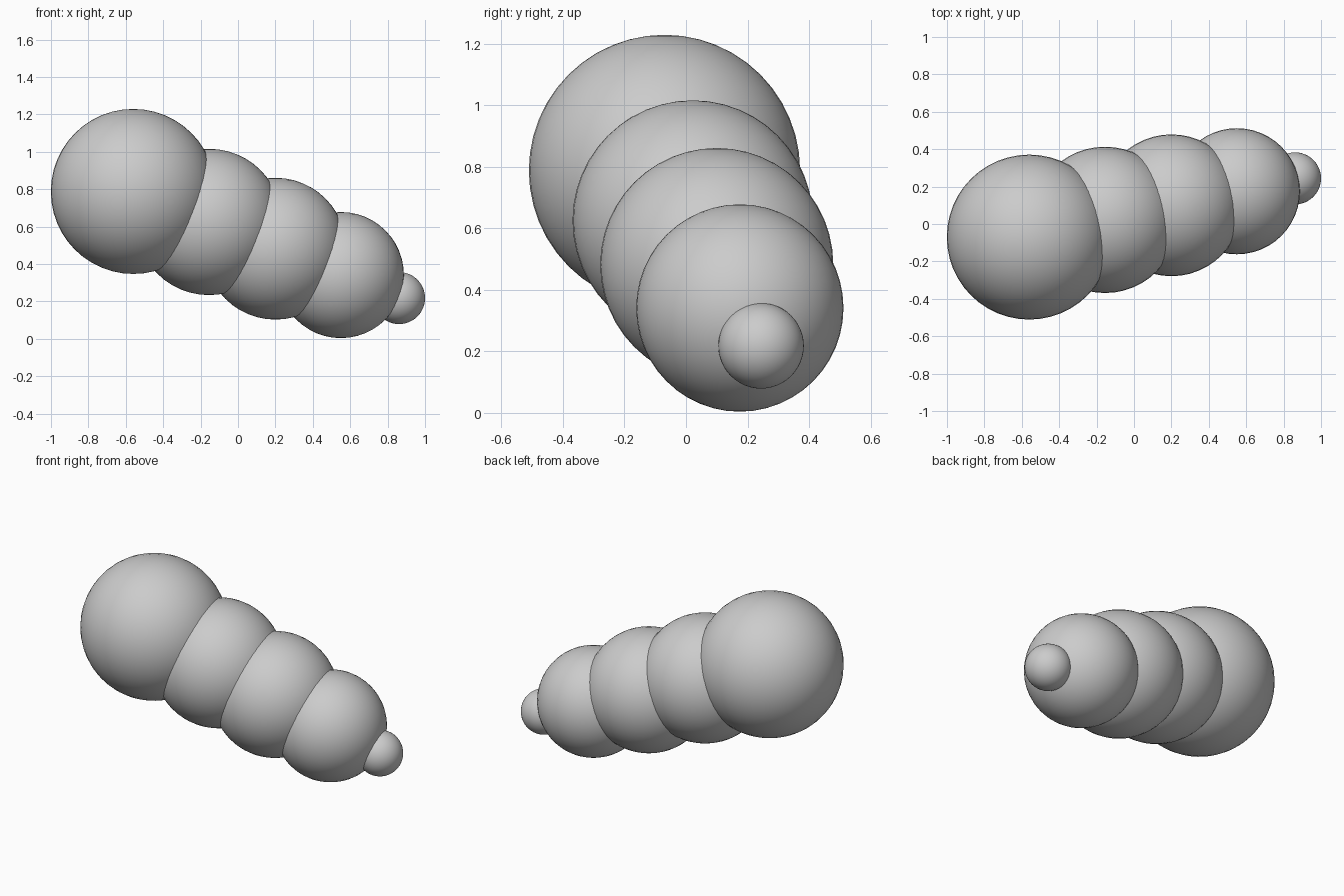
import bpy

cube = bpy.data.objects.get("Cube")
if cube:
    bpy.data.objects.remove(cube, do_unlink=True)

# Single plain grey for the whole body
grey = bpy.data.materials.new("plain_grey")
grey.use_nodes = True
colour = (0.6, 0.6, 0.6, 1)
grey.diffuse_color = colour
grey.node_tree.nodes["Principled BSDF"].inputs["Base Color"].default_value = colour


def ball(name, centre, radius):
    bpy.ops.mesh.primitive_uv_sphere_add(
        segments=48, ring_count=24, radius=radius, location=centre)
    obj = bpy.context.object
    obj.name = name
    obj.data.materials.append(grey)
    bpy.ops.object.shade_smooth()
    return obj


# Chain of overlapping balls from the head down to the tail
ball("head", (-0.56, -0.07, 0.788), 0.441)
ball("front_segment", (-0.155, 0.022, 0.625), 0.391)
ball("middle_segment", (0.2, 0.1, 0.482), 0.379)
ball("rear_segment", (0.55, 0.175, 0.341), 0.337)
ball("tail", (0.861, 0.244, 0.218), 0.139)
